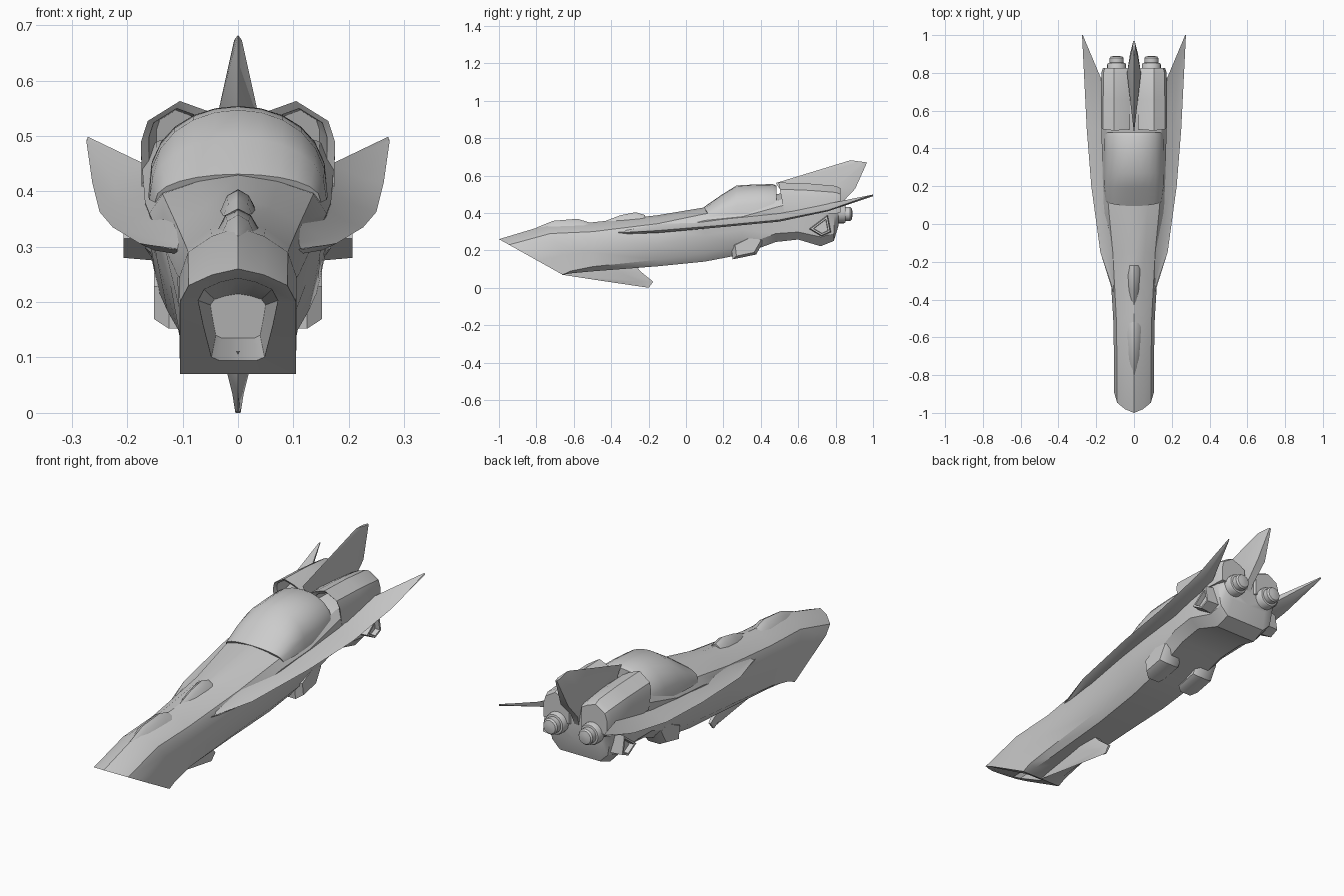
import bpy, bmesh, math
from mathutils import Vector

if "Cube" in bpy.data.objects:
    bpy.data.objects.remove(bpy.data.objects["Cube"])


def finish(name, bm, angle=32):
    bmesh.ops.remove_doubles(bm, verts=bm.verts, dist=1e-5)
    bmesh.ops.recalc_face_normals(bm, faces=bm.faces)
    me = bpy.data.meshes.new(name)
    bm.to_mesh(me)
    bm.free()
    ob = bpy.data.objects.new(name, me)
    bpy.context.collection.objects.link(ob)
    bpy.ops.object.select_all(action='DESELECT')
    ob.select_set(True)
    bpy.context.view_layer.objects.active = ob
    bpy.ops.object.shade_smooth_by_angle(angle=math.radians(angle))
    return ob


def loft(name, rings, angle=32, mirror=False):
    """Skin closed rings of points, cap both ends, optionally mirror across x."""
    bm = bmesh.new()
    for s in ((1, -1) if mirror else (1,)):
        loops = [[bm.verts.new((s * x, y, z)) for x, y, z in r] for r in rings]
        for a, b in zip(loops, loops[1:]):
            for i in range(len(a)):
                j = (i + 1) % len(a)
                bm.faces.new((a[i], a[j], b[j], b[i]))
        bm.faces.new(loops[0])
        bm.faces.new(loops[-1])
    return finish(name, bm, angle)


def whole(half):
    """Complete a half ring whose first and last points lie on x = 0."""
    return half + [(-x, y, z) for x, y, z in half[-2:0:-1]]


# Fuselage: intake recess, slanted lip, then body stations
def station(y, shear, zt, w, d, zb, wb, e):
    h = [(0, zt), (.45 * w, zt - .18 * d), (.85 * w, zt - .5 * d), (w, zt - d),
         (w * .6 + wb * .4, (zt - d) * .55 + (zb + e) * .45),
         (wb, zb + e), (.72 * wb, zb), (0, zb)]
    return whole([(x, y + shear * (zt - z), z) for x, z in h])


body = [
    station(-.50, .3, .215, .05, .02, .135, .04, .005),
    station(-.965, 1.79, .243, .072, .04, .095, .048, .006),
    station(-1.0, 1.79, .260, .105, .06, .070, .105, .0),
    station(-.75, .55, .335, .106, .09, .078, .105, .012),
    station(-.50, 0, .350, .110, .10, .088, .100, .025),
    station(-.15, 0, .388, .132, .09, .115, .108, .035),
    station(.10, 0, .430, .160, .07, .140, .128, .045),
    station(.30, 0, .450, .168, .07, .178, .145, .045),
    station(.48, 0, .500, .172, .07, .245, .158, .045),
    station(.60, 0, .520, .173, .06, .258, .168, .04),
    station(.72, 0, .515, .173, .06, .222, .150, .05),
    station(.79, 0, .510, .172, .06, .250, .145, .04),
    station(.815, 0, .490, .160, .06, .330, .130, .03),
]
loft("fuselage", body)


# Spine humps on the nose deck
def hump(name, prof):
    loft(name, [whole([(0, y, zt), (.55 * w, y, zt - .012), (w, y, zb), (0, y, zb)])
                for y, zt, w, zb in prof])


hump("front_spine_hump", [(-.80, .322, .02, .30), (-.71, .358, .035, .31),
                          (-.58, .369, .042, .32), (-.52, .350, .045, .32)])
hump("rear_spine_hump", [(-.43, .358, .02, .33), (-.35, .388, .032, .345),
                         (-.27, .404, .036, .355), (-.22, .389, .036, .36)])

# Canopy: arched sections
rings = []
for y, top, w, base in [(.095, .431, .150, .380), (.19, .497, .160, .385),
                        (.27, .547, .162, .39), (.38, .553, .162, .40),
                        (.465, .554, .160, .41), (.485, .545, .155, .41)]:
    arc = []
    for i in range(13):
        t = math.pi * (i / 12 - .5)
        bow = .03 * (1 - math.cos(t)) if y < .15 else 0
        arc.append((w * math.sin(t), y + bow, base + (top - base) * math.cos(t) ** .85
                    if abs(t) < 1.55 else base))
    rings.append(arc)
loft("canopy", rings, 30)


# Engine nacelles with recessed front scoops
def nacelle(y, shear, grow, zoff=0, cx=.11, cz=.49):
    pts = [(.02, .525), (.055, .545), (.105, .563), (.163, .527), (.175, .49),
           (.174, .41), (.02, .41)]
    return [(cx + (x - cx) * grow, y + shear * (.56 - z), cz + (z - cz) * grow + zoff)
            for x, z in pts]


loft("engine_nacelles", [nacelle(.60, .2, .5, .01, .12, .51),
                         nacelle(.505, .2, .72, 0, .125, .515),
                         nacelle(.495, .2, 1), nacelle(.66, 0, 1, -.006),
                         nacelle(.80, 0, .97, -.016), nacelle(.825, 0, .85, -.02)],
     mirror=True)

# Swept wings, rising to pointed tips
wing = []
for y, xi, zi, xo, zo, t in [(-.36, .100, .300, .112, .297, .01), (-.15, .115, .325, .178, .306, .03),
                             (.20, .150, .360, .226, .335, .03), (.50, .160, .388, .250, .363, .028),
                             (.76, .170, .440, .263, .415, .02), (1.0, .271, .497, .275, .499, .003)]:
    xm, zm = xi + (xo - xi) * .6, zi * .4 + zo * .6 - .008
    wing.append([(xi, y, zi + t * .5), (xm, y, zm + t * .3), (xo, y, zo),
                 (xm, y, zm - t * .4), (xi, y, zi - t)])
loft("wings", wing, mirror=True)


# Fins: front edge, widest point and rear edge at each level
def fin(name, levels):
    loft(name, [[(0, yf, zf), (w, yf + .75 * (yr - yf), zf + .75 * (zr - zf)), (w * .55, yr, zr),
                 (-w * .55, yr, zr), (-w, yf + .75 * (yr - yf), zf + .75 * (zr - zf))]
                for yf, zf, yr, zr, w in levels])


fin("tail_fin", [(.52, .49, .80, .36, .012), (.50, .53, .83, .45, .030),
                 (.48, .560, .905, .53, .037), (.88, .682, .968, .67, .007)])
fin("belly_fin", [(-.64, .11, -.28, .13, .025), (-.665, .07, -.24, .085, .022),
                  (-.45, .037, -.175, .032, .010), (-.22, .004, -.20, .0, .005)])


# Side-profile prisms: belly pods and flank vents
def prism(name, prof, levels):
    cy = sum(p[0] for p in prof) / len(prof)
    cz = sum(p[1] for p in prof) / len(prof)
    loft(name, [[(x, cy + (y - cy) * s, cz + (z - cz) * s) for y, z in prof]
                for x, s in levels], mirror=True)


prism("belly_pods", [(.25, .152), (.375, .178), (.425, .265), (.36, .29), (.24, .23)],
      [(.045, .8), (.065, 1), (.125, 1), (.152, .75)])
prism("flank_vents", [(.665, .315), (.755, .383), (.77, .300), (.725, .280)],
      [(.14, 1.15), (.207, 1), (.207, .75), (.185, .7)])

# Engine nozzles
noz = []
for r, y in [(.05, .77), (.05, .845), (.046, .852), (.037, .854), (.037, .878),
             (.031, .886), (.012, .89)]:
    noz.append([(.092 + r * math.cos(a * math.tau / 20), y,
                 .395 + r * math.sin(a * math.tau / 20)) for a in range(20)])
loft("engine_nozzles", noz, mirror=True)
